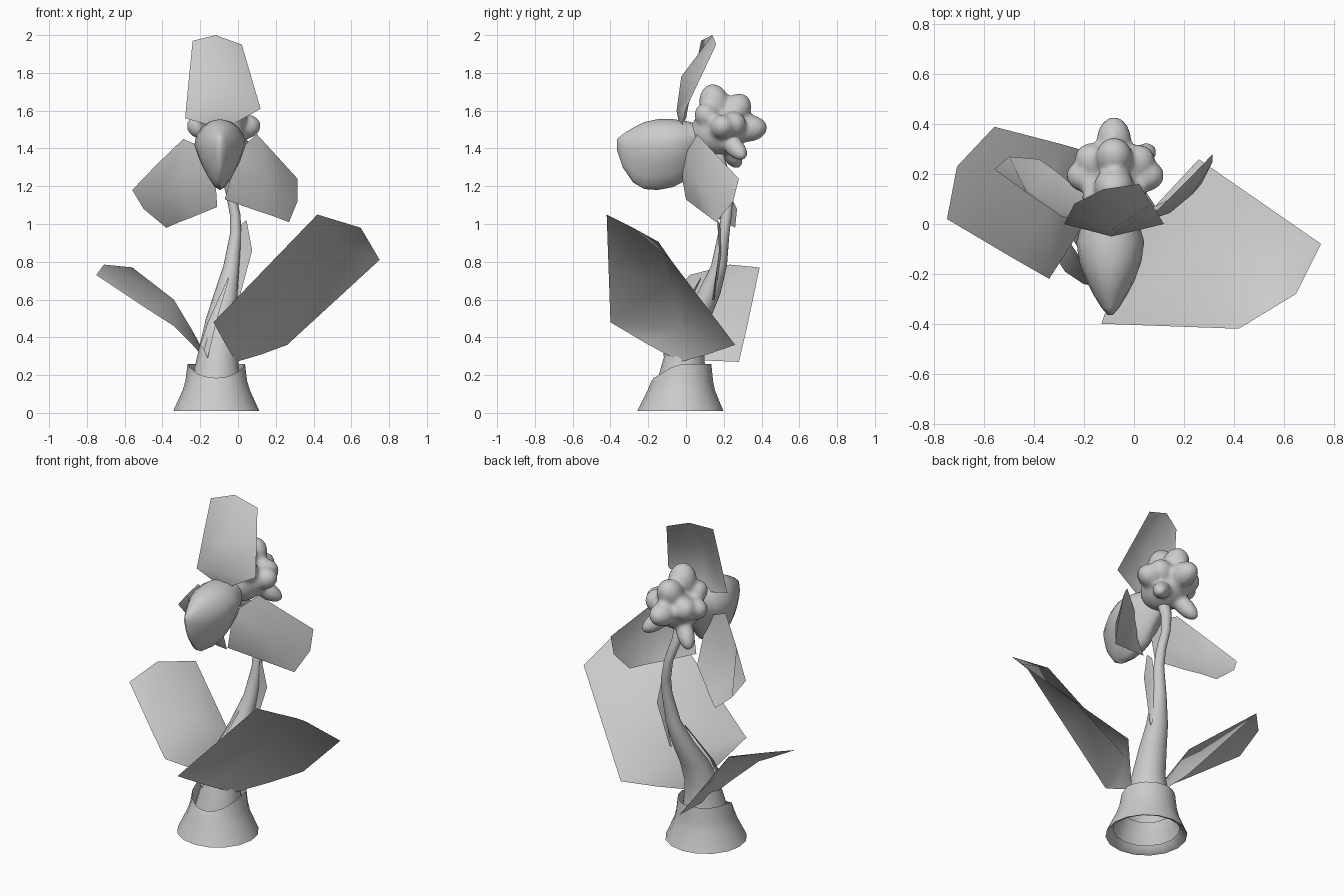
import bpy, math
from mathutils import Vector

cube = bpy.data.objects.get("Cube")
if cube:
    bpy.data.objects.remove(cube, do_unlink=True)

grey = bpy.data.materials.new("plain grey")
grey.use_nodes = True
COLOUR = (0.6, 0.6, 0.6, 1)
grey.diffuse_color = COLOUR
grey.node_tree.nodes["Principled BSDF"].inputs["Base Color"].default_value = COLOUR


def mesh_object(name, verts, faces):
    mesh = bpy.data.meshes.new(name)
    mesh.from_pydata([tuple(v) for v in verts], [], faces)
    mesh.materials.append(grey)
    obj = bpy.data.objects.new(name, mesh)
    bpy.context.collection.objects.link(obj)
    bpy.ops.object.select_all(action="DESELECT")
    obj.select_set(True)
    bpy.context.view_layer.objects.active = obj
    bpy.ops.object.shade_smooth_by_angle(angle=math.radians(60))
    return obj


def loft(name, rings, caps=False):
    """Skin a list of equally sized closed rings."""
    n = len(rings[0])
    verts = [p for ring in rings for p in ring]
    faces = [(i * n + j, i * n + (j + 1) % n, (i + 1) * n + (j + 1) % n, (i + 1) * n + j)
             for i in range(len(rings) - 1) for j in range(n)]
    if caps:
        faces += [tuple(reversed(range(n))), tuple(range(len(verts) - n, len(verts)))]
    return mesh_object(name, verts, faces)


def sheet(name, rows):
    """Thin arched petal or leaf: rows of edge, rib, edge from base to tip."""
    faces = []
    for i in range(0, 3 * (len(rows) - 1), 3):
        faces += [(i + j, i + j + 1, i + j + 4, i + j + 3) for j in (0, 1)]
    return mesh_object(name, [p for row in rows for p in row], faces)


def circle(x, y, z, r, n=16):
    return [(x + r * math.cos(math.tau * k / n), y + r * math.sin(math.tau * k / n), z)
            for k in range(n)]


# Hollow flared foot: inner lip, flaring wall, rim dipping at the front
foot_rings = [circle(-.115, y, z, r)
              for y, z, r in ((-.03, .05, .185), (-.03, .02, .205), (-.03, .01, .228),
                              (-.025, .12, .178), (-.02, .17, .163))]
foot_rings.append([(x, y, min(.26, .185 + .6 * (y + .17)))
                   for x, y, z in circle(-.115, -.018, 0, .152)])
loft("foot", foot_rings)

# Curving stem, thick at the foot
stem_path = [(-.115, -.02, .16, .135), (-.112, -.015, .25, .115), (-.105, .0, .37, .095),
             (-.09, .05, .5, .08), (-.065, .12, .63, .062), (-.035, .175, .78, .042),
             (-.012, .2, .95, .03), (-.015, .215, 1.05, .028), (-.04, .225, 1.17, .026),
             (-.075, .19, 1.3, .03), (-.085, .15, 1.42, .04)]
loft("stem", [circle(*p) for p in stem_path])

# Broad leaves
sheet("left_leaf", [
    [(-.07, -.215, .37), (-.01, -.03, .27), (.125, .115, .31)],
    [(-.13, -.4, .48), (.045, -.025, .45), (.26, .26, .36)],
    [(.145, -.41, .765), (.27, -.08, .68), (.505, .09, .585)],
    [(.42, -.42, 1.05), (.5, -.145, .905), (.75, -.08, .81)],
    [(.535, -.35, 1.015), (.65, -.28, .98), (.7, -.18, .895)]])
sheet("right_leaf", [
    [(-.25, -.08, .37), (-.17, .05, .28), (-.16, .16, .275)],
    [(-.34, -.22, .46), (-.25, .06, .45), (-.15, .28, .27)],
    [(-.48, -.14, .55), (-.34, .07, .6), (-.29, .32, .44)],
    [(-.75, .02, .73), (-.71, .23, .785), (-.56, .39, .77)]])

# Narrow blades hugging the stem
sheet("lower_blade", [
    [(-.2, -.08, .36), (-.18, -.12, .33), (-.16, -.12, .29)],
    [(-.16, -.03, .48), (-.14, -.07, .47), (-.11, -.06, .5)],
    [(-.055, .08, .71), (-.05, .08, .72), (-.048, .08, .71)]])
sheet("upper_blade", [
    [(-.005, .15, .6), (0, .14, .6), (.005, .15, .6)],
    [(0, .19, .84), (.03, .18, .85), (.075, .175, .86)],
    [(.02, .18, 1.0), (.03, .175, 1.01), (.045, .165, 1.02)]])

# Three outer petals arched towards the front
sheet("top_petal", [
    [(-.14, -.02, 1.52), (-.09, -.035, 1.52), (-.04, -.02, 1.52)],
    [(-.28, 0, 1.56), (-.09, -.05, 1.6), (.12, 0, 1.61)],
    [(-.26, .04, 1.77), (-.09, -.025, 1.78), (.07, .08, 1.78)],
    [(-.24, .08, 1.97), (-.12, .14, 2.0), (.02, .16, 1.95)]])
sheet("left_petal", [
    [(-.03, -.01, 1.36), (-.04, -.02, 1.24), (-.07, 0, 1.13)],
    [(.1, .06, 1.475), (.145, .045, 1.25), (.1, .08, 1.07)],
    [(.21, .17, 1.355), (.235, .12, 1.17), (.19, .12, 1.04)],
    [(.315, .28, 1.24), (.315, .25, 1.12), (.27, .16, 1.01)]])
sheet("right_petal", [
    [(-.13, 0, 1.38), (-.12, .01, 1.24), (-.11, .05, 1.09)],
    [(-.29, .03, 1.45), (-.31, .06, 1.24), (-.245, .155, 1.035)],
    [(-.43, .125, 1.315), (-.42, .135, 1.15), (-.31, .21, 1.01)],
    [(-.56, .22, 1.18), (-.5, .27, 1.08), (-.38, .26, .98)]])


# Swollen pouch with a pinched keel: y, half width, top, bottom
def pouch_ring(y, w, top, bottom, n=16):
    mid = bottom + .62 * (top - bottom)
    ring = []
    for k in range(n):
        c, s = math.cos(math.tau * k / n), math.sin(math.tau * k / n)
        pinch = 1 if s >= 0 else 1 + .4 * s
        ring.append((-.095 + w * c * pinch, y, mid + s * ((top - mid) if s > 0 else (mid - bottom))))
    return ring


pouch_profile = [(.14, .06, 1.55, 1.4), (.06, .08, 1.53, 1.32), (0, .115, 1.545, 1.23),
                 (-.07, .136, 1.555, 1.195), (-.15, .125, 1.555, 1.18), (-.22, .1, 1.54, 1.185),
                 (-.28, .07, 1.51, 1.22), (-.335, .036, 1.475, 1.3), (-.365, .01, 1.45, 1.39)]
loft("pouch", [pouch_ring(*p) for p in pouch_profile], caps=True)


# Knobbly cluster behind the pouch: rounded lumps fused to a core
def lump(a, b, r):
    bpy.ops.mesh.primitive_ico_sphere_add(subdivisions=3, radius=1, location=(a + b) / 2)
    obj = bpy.context.object
    obj.rotation_euler = (b - a).to_track_quat("Z", "Y").to_euler()
    obj.scale = (r, r, (b - a).length / 2)
    return obj


core = Vector((-.08, .18, 1.49))
tips = [(-.08, .13, 1.74, .08), (-.08, .32, 1.68, .075), (-.08, .43, 1.515, .07),
        (-.22, .3, 1.55, .07), (.07, .29, 1.55, .07), (-.27, .2, 1.53, .065),
        (.12, .2, 1.53, .065), (-.22, .28, 1.3, .05), (.08, .31, 1.35, .05),
        (-.18, .07, 1.62, .065), (.02, .07, 1.62, .065)]
lumps = [lump(Vector((-.08, .02, 1.47)), Vector((-.08, .33, 1.51)), .125)]
for x, y, z, r in tips:
    tip = Vector((x, y, z))
    lumps.append(lump(core.lerp(tip, .2), tip, r))
bpy.ops.object.select_all(action="DESELECT")
for obj in lumps:
    obj.select_set(True)
cluster = lumps[0]
bpy.context.view_layer.objects.active = cluster
bpy.ops.object.join()
bpy.ops.object.transform_apply(location=True, rotation=True, scale=True)
cluster.name = "cluster"
cluster.data.materials.append(grey)
fuse = cluster.modifiers.new("fuse", "REMESH")
fuse.mode = "VOXEL"
fuse.voxel_size = .014
fuse.use_smooth_shade = True
soften = cluster.modifiers.new("soften", "SMOOTH")
soften.factor = .5
soften.iterations = 4
